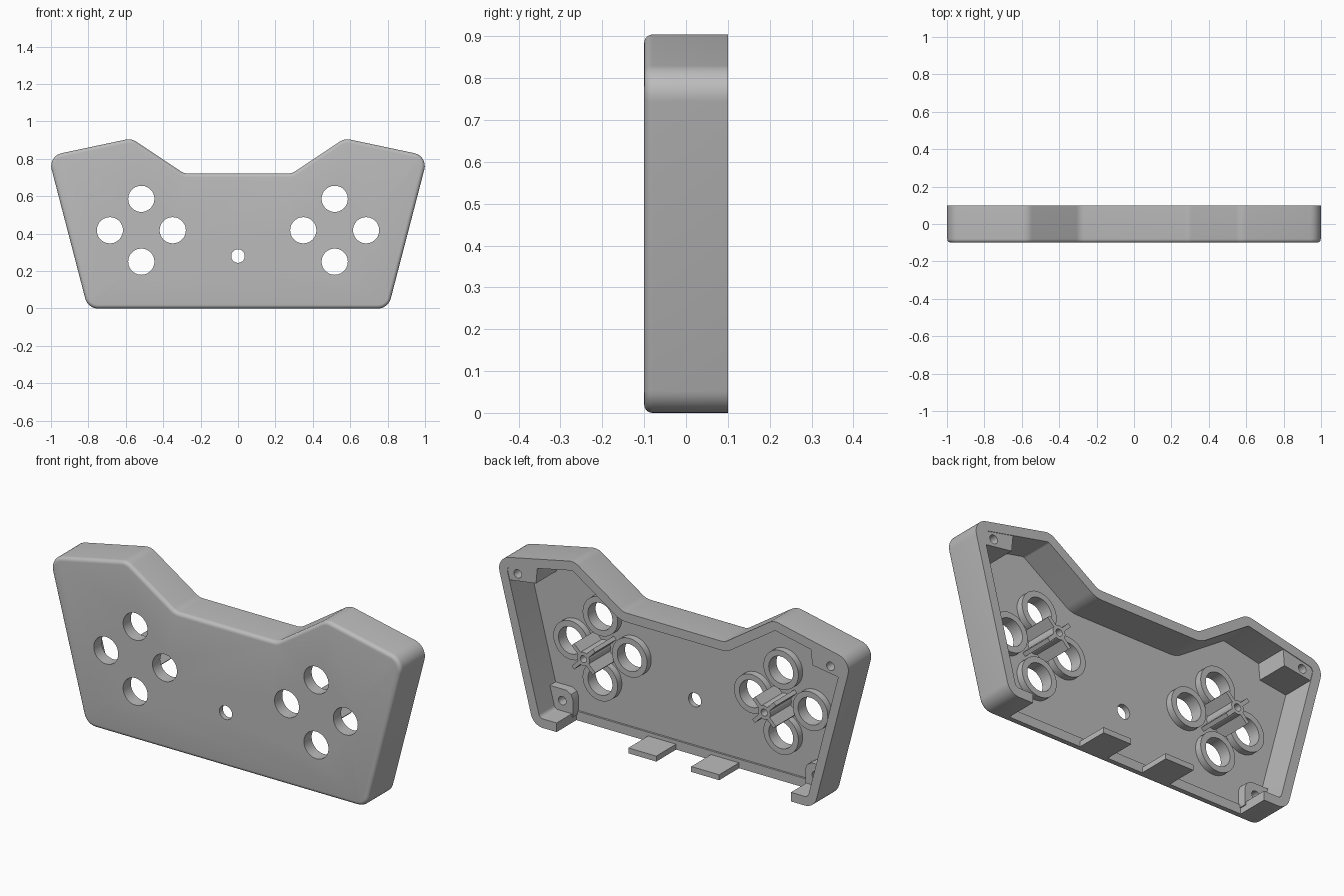
import bpy, bmesh, math
from mathutils import Vector

if "Cube" in bpy.data.objects:
    bpy.data.objects.remove(bpy.data.objects["Cube"])

grey = bpy.data.materials.new("plain_grey")
grey.diffuse_color = (0.5, 0.5, 0.5, 1)
grey.use_nodes = True
grey.node_tree.nodes["Principled BSDF"].inputs["Base Color"].default_value = grey.diffuse_color

BACK, FRONT, FLOOR = 0.1, -0.1, -0.072
WALL, CORNER = 0.047, 0.07

HALF = [(0.803, 0), (1.015, 0.815), (0.57, 0.909), (0.29, 0.722)]
OUTLINE = HALF + [(-x, z) for x, z in reversed(HALF)]


def outline(d, steps=8):
    """Rounded shell outline in x/z, shrunk by d."""
    pts, n = [], len(OUTLINE)
    for i in range(n):
        a, p, b = (Vector(OUTLINE[(i + k) % n]) for k in (-1, 0, 1))
        u, v = (p - a).normalized(), (b - p).normalized()
        nu, nv = Vector((-u.y, u.x)), Vector((-v.y, v.x))
        cross = u.x * v.y - u.y * v.x
        side = 1 if cross > 0 else -1
        turn = abs(math.atan2(cross, u.dot(v)))
        r = CORNER - side * d
        q = p + (nu + nv) * d / (1 + nu.dot(nv))
        start = q - u * r * math.tan(turn / 2)
        c = start + nu * r * side
        for k in range(steps + 1):
            t = side * turn * k / steps
            w = start - c
            pts.append((c.x + w.x * math.cos(t) - w.y * math.sin(t),
                        c.y + w.x * math.sin(t) + w.y * math.cos(t)))
    return pts


def circle(x, z, r, n=40):
    return [(x + r * math.cos(2 * math.pi * k / n),
             z + r * math.sin(2 * math.pi * k / n)) for k in range(n)]


def loft(name, rings, closed=False):
    """Skin a list of (x/z points, y) rings; closed joins last to first."""
    bm = bmesh.new()
    rows = [[bm.verts.new((x, y, z)) for x, z in pts] for pts, y in rings]
    n = len(rows[0])
    pairs = list(zip(rows, rows[1:])) + ([(rows[-1], rows[0])] if closed else [])
    for a, b in pairs:
        for k in range(n):
            bm.faces.new((a[k], a[(k + 1) % n], b[(k + 1) % n], b[k]))
    if not closed:
        bm.faces.new(rows[0])
        bm.faces.new(rows[-1])
    bmesh.ops.recalc_face_normals(bm, faces=bm.faces)
    me = bpy.data.meshes.new(name)
    bm.to_mesh(me)
    bm.free()
    me.materials.append(grey)
    ob = bpy.data.objects.new(name, me)
    bpy.context.collection.objects.link(ob)
    return ob


def prism(name, pts, y0, y1):
    return loft(name, [(pts, y0), (pts, y1)])


def rect(x0, x1, z0, z1):
    return [(x0, z0), (x1, z0), (x1, z1), (x0, z1)]


def select(ob):
    bpy.ops.object.select_all(action='DESELECT')
    ob.select_set(True)
    bpy.context.view_layer.objects.active = ob


def boolean(ob, cutter, op='DIFFERENCE'):
    cutter.hide_render = True
    select(ob)
    m = ob.modifiers.new("cut", 'BOOLEAN')
    m.operation, m.object, m.solver = op, cutter, 'EXACT'
    bpy.ops.object.modifier_apply(modifier=m.name)
    bpy.data.objects.remove(cutter)


# Shell: rounded front edge, hollow back
R = 0.02
rings = [(outline(R * (1 - math.sin(a))), FRONT + R * (1 - math.cos(a)))
         for a in (math.pi / 2 * k / 5 for k in range(6))]
shell = loft("shell", rings + [(outline(0), BACK)])
boolean(shell, prism("cavity", outline(WALL), FLOOR, 0.2))
# Long opening in the bottom wall
boolean(shell, prism("bottom_opening", rect(-0.67, 0.67, -0.1, 0.06), -0.062, 0.2))

# Button holes and small centre hole
CX, CZ, STEP = 0.517, 0.418, 0.168
buttons = [(s * CX + dx * STEP, CZ + dz * STEP) for s in (-1, 1)
           for dx, dz in ((1, 0), (-1, 0), (0, 1), (0, -1))]
for x, z in buttons:
    boolean(shell, prism("hole", circle(x, z, 0.07), -0.2, 0))
boolean(shell, prism("hole", circle(0, 0.28, 0.036), -0.2, 0))
parts = [shell]

# Raised collars around the button holes
for x, z in buttons:
    o, i = circle(x, z, 0.1), circle(x, z, 0.07)
    y0, y1 = FLOOR - 0.005, FLOOR + 0.035
    parts.append(loft("button_collar", [(o, y0), (o, y1), (i, y1), (i, y0)], True))

# Finned support posts between the buttons
for s in (-1, 1):
    star = []
    for k in range(4):
        a = math.pi / 4 + k * math.pi / 2
        ca, sa = math.cos(a), math.sin(a)
        for u, w in ((0.034, -0.01), (0.085, -0.01), (0.085, 0.01), (0.034, 0.01)):
            star.append((s * CX + u * ca - w * sa, CZ + u * sa + w * ca))
        for j in range(1, 5):
            b = a + 0.286 + (math.pi / 2 - 0.572) * j / 5
            star.append((s * CX + 0.0354 * math.cos(b), CZ + 0.0354 * math.sin(b)))
    post = prism("support_post", star, FLOOR - 0.005, BACK)
    boolean(post, prism("hole", circle(s * CX, CZ, 0.018, 20), 0, 0.2))
    parts.append(post)

# Screw bosses in the four corners
UPPER = [(0.77, 0.95), (0.79, 0.735), (1.1, 0.69), (1.1, 0.95)]
LOWER = [(0.665, -0.1), (0.665, 0.12), (0.675, 0.145), (0.70, 0.16),
         (0.95, 0.16), (0.95, -0.1)]
for s in (-1, 1):
    for name, pts, hole, top in (("upper_screw_boss", UPPER, (0.894, 0.757), 0.097),
                                 ("lower_screw_boss", LOWER, (0.725, 0.1), -0.025)):
        boss = prism(name, [(s * x, z) for x, z in pts], FLOOR - 0.005, top)
        boolean(boss, prism("clip", outline(0.03), -0.2, 0.2), 'INTERSECT')
        boolean(boss, prism("hole", circle(s * hole[0], hole[1], 0.022, 20),
                            max(top - 0.08, FLOOR), 0.2))
        parts.append(boss)

# Two flat tabs along the bottom opening
for s in (-1, 1):
    x0, x1 = sorted((s * 0.10, s * 0.26))
    parts.append(prism("bottom_tab", rect(x0, x1, 0.0, 0.028), -0.075, BACK))

for ob in parts:
    select(ob)
    bpy.ops.object.shade_smooth_by_angle(angle=math.radians(30))
